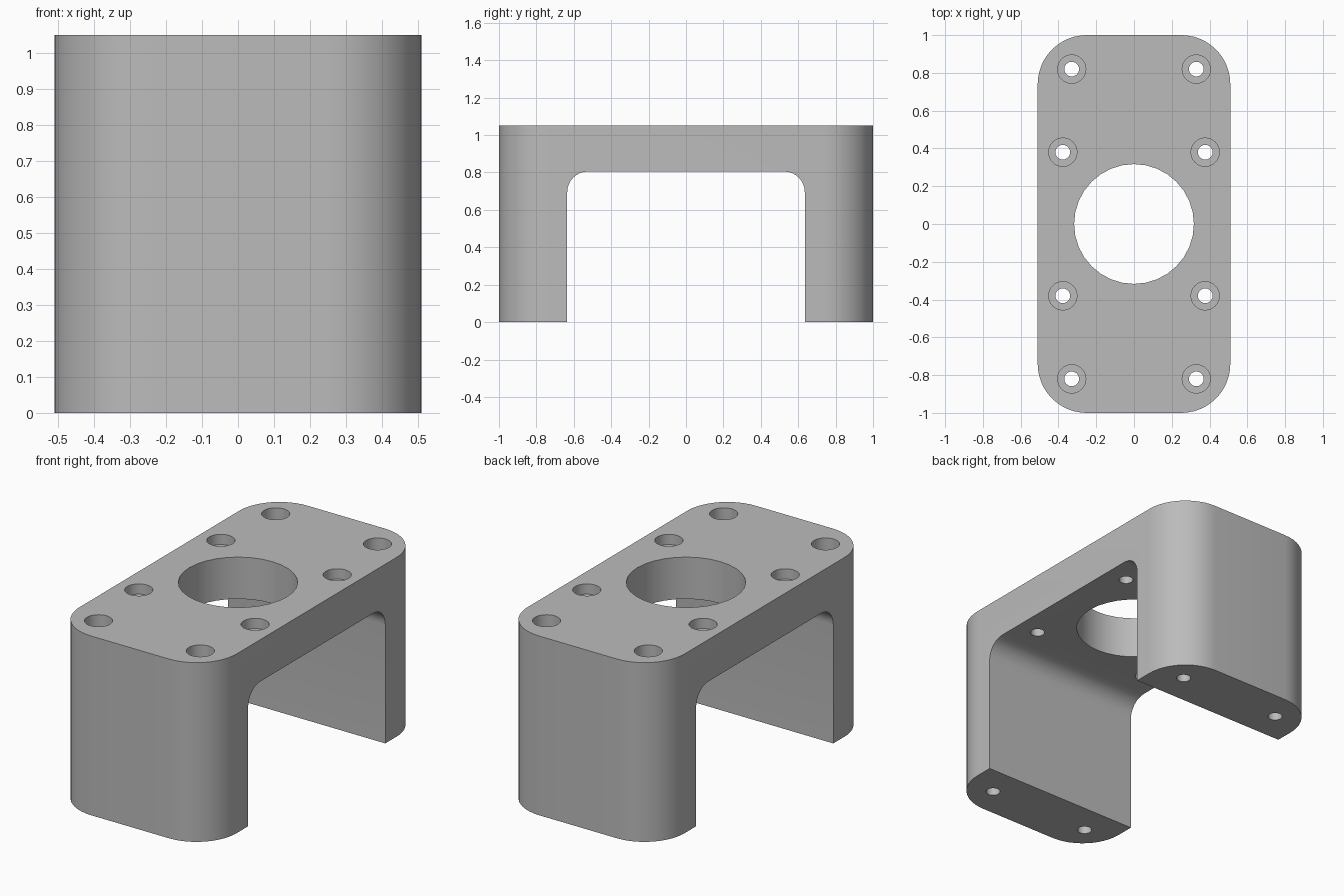
import bpy, bmesh, math

if "Cube" in bpy.data.objects:
    bpy.data.objects.remove(bpy.data.objects["Cube"])

HEIGHT = 1.05
HALF_W, HALF_L = 0.51, 1.0


def arc(cx, cy, r, start, end, steps):
    """Points along an arc, angles in degrees."""
    angles = [math.radians(start + (end - start) * i / steps) for i in range(steps + 1)]
    return [(cx + r * math.cos(a), cy + r * math.sin(a)) for a in angles]


def prism(name, points, direction):
    """Extrude a closed outline of 3D points into a solid."""
    bm = bmesh.new()
    face = bm.faces.new([bm.verts.new(p) for p in points])
    ext = bmesh.ops.extrude_face_region(bm, geom=[face])
    verts = [g for g in ext["geom"] if isinstance(g, bmesh.types.BMVert)]
    bmesh.ops.translate(bm, verts=verts, vec=direction)
    bmesh.ops.recalc_face_normals(bm, faces=bm.faces)
    mesh = bpy.data.meshes.new(name)
    bm.to_mesh(mesh)
    bm.free()
    obj = bpy.data.objects.new(name, mesh)
    bpy.context.collection.objects.link(obj)
    return obj


def cylinder(name, x, y, r, bottom, top, sides):
    ring = arc(x, y, r, 0, 360, sides)[:-1]
    return prism(name, [(a, b, bottom) for a, b in ring], (0, 0, top - bottom))


# Rounded block
R = 0.26
cx, cy = HALF_W - R, HALF_L - R
outline = (arc(cx, cy, R, 0, 90, 12) + arc(-cx, cy, R, 90, 180, 12)
           + arc(-cx, -cy, R, 180, 270, 12) + arc(cx, -cy, R, 270, 360, 12))
bracket = prism("bracket", [(x, y, 0) for x, y in outline], (0, 0, HEIGHT))

# Channel between the legs, rounded at the top
r, half, top = 0.11, 0.635, 0.805
channel = ([(half, -0.2)] + arc(half - r, top - r, r, 0, 90, 8)
           + arc(r - half, top - r, r, 90, 180, 8) + [(-half, -0.2)])
cutters = [prism("channel_cutter", [(-1, y, z) for y, z in channel], (2, 0, 0))]

# Large central opening
cutters.append(cylinder("opening_cutter", 0, 0, 0.317, 0.5, 1.3, 32))

# Counterbored screw holes: leg pairs are deep, plate pairs are shallow
for label, hx, hy, depth in (("leg", 0.33, 0.82, 0.5), ("plate", 0.377, 0.38, 0.06)):
    for sx in (-1, 1):
        for sy in (-1, 1):
            cutters.append(cylinder(label + "_hole_cutter", sx * hx, sy * hy,
                                    0.039, -0.1, 1.3, 24))
            cutters.append(cylinder(label + "_bore_cutter", sx * hx, sy * hy,
                                    0.075, HEIGHT - depth, 1.3, 32))

# Carve the block, then drop the cutters
for cutter in cutters:
    cutter.hide_render = True
    mod = bracket.modifiers.new(cutter.name, "BOOLEAN")
    mod.operation = "DIFFERENCE"
    mod.solver = "EXACT"
    mod.object = cutter
bpy.context.view_layer.objects.active = bracket
bracket.select_set(True)
for mod in list(bracket.modifiers):
    bpy.ops.object.modifier_apply(modifier=mod.name)
for cutter in cutters:
    bpy.data.objects.remove(cutter)

# Plain grey finish
grey = bpy.data.materials.new("grey")
grey.use_nodes = True
colour = (0.5, 0.5, 0.5, 1)
grey.diffuse_color = colour
grey.node_tree.nodes["Principled BSDF"].inputs["Base Color"].default_value = colour
bracket.data.materials.clear()
bracket.data.materials.append(grey)
bpy.ops.object.shade_smooth_by_angle(angle=math.radians(30))
